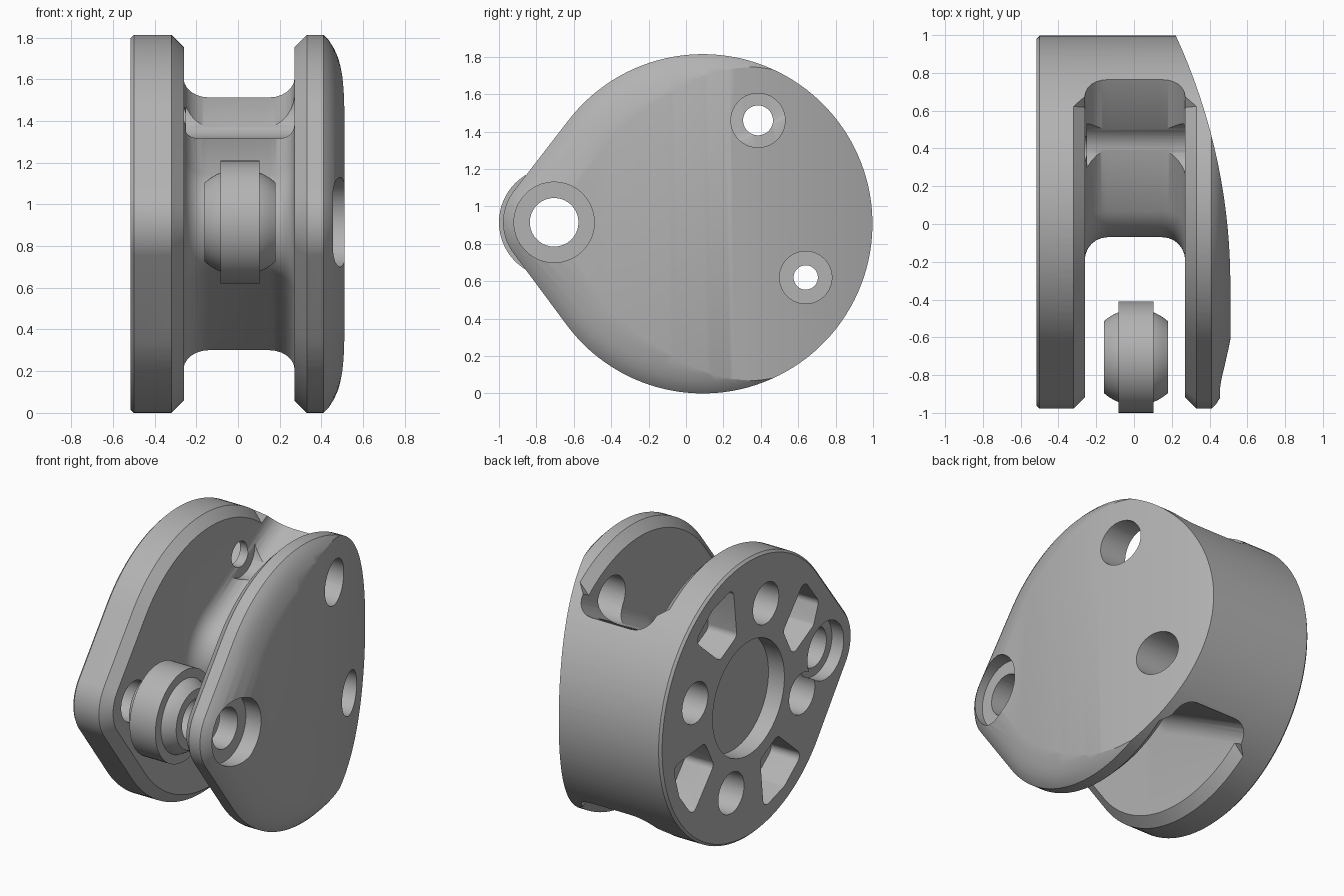
import bpy, bmesh
from math import sin, cos, pi, radians, sqrt

if "Cube" in bpy.data.objects:
    bpy.data.objects.remove(bpy.data.objects["Cube"], do_unlink=True)

grey = bpy.data.materials.new("plain_grey")
grey.use_nodes = True
colour = (0.45, 0.45, 0.45, 1)
grey.diffuse_color = colour
grey.node_tree.nodes["Principled BSDF"].inputs["Base Color"].default_value = colour

MAIN = (0.09, 0.907, 0.907)     # y, z, radius of the main disc
LOBE = (-0.705, 0.915, 0.273)   # pivot lobe


def outline(circles, grow, n):
    """Rounded hull of circles in the y-z plane, offset by grow."""
    pts = []
    for i in range(n):
        a = 2 * pi * (i + 0.5) / n
        c, s = cos(a), sin(a)
        y, z, r = max(circles, key=lambda k: k[0] * c + k[1] * s + k[2])
        pts.append((y + (r + grow) * c, z + (r + grow) * s))
    return pts


def finish(name, bm):
    bmesh.ops.triangulate(bm, faces=bm.faces[:])
    bmesh.ops.recalc_face_normals(bm, faces=bm.faces[:])
    mesh = bpy.data.meshes.new(name)
    bm.to_mesh(mesh)
    bm.free()
    mesh.materials.append(grey)
    ob = bpy.data.objects.new(name, mesh)
    bpy.context.scene.collection.objects.link(ob)
    return ob


def loft(name, circles, sections, n=128):
    """Solid along x from (x, offset) sections of one outline."""
    bm = bmesh.new()
    rings = [[bm.verts.new((x, y, z)) for y, z in outline(circles, g, n)]
             for x, g in sections]
    for a, b in zip(rings, rings[1:]):
        for i in range(n):
            j = (i + 1) % n
            bm.faces.new((a[i], a[j], b[j], b[i]))
    bm.faces.new(rings[0])
    bm.faces.new(rings[-1])
    return finish(name, bm)


def combine(ob, other, operation):
    """Apply a boolean, with a second solver if the first changes nothing."""
    other.hide_render = True
    for solver in ('MANIFOLD', 'EXACT'):
        mod = ob.modifiers.new("combine", 'BOOLEAN')
        mod.operation, mod.solver, mod.object = operation, solver, other
        bpy.context.view_layer.update()
        graph = bpy.context.evaluated_depsgraph_get()
        mesh = bpy.data.meshes.new_from_object(ob.evaluated_get(graph))
        ob.modifiers.clear()
        if len(mesh.vertices) not in (0, len(ob.data.vertices)):
            break
    ob.data = mesh
    bpy.data.objects.remove(other, do_unlink=True)


def drill(ob, y, z, r, x0, x1, n=48):
    combine(ob, loft("cutter", [(y, z, r)], [(x0, 0), (x1, 0)], n), 'DIFFERENCE')


def smooth(ob):
    bpy.ops.object.select_all(action='DESELECT')
    ob.select_set(True)
    bpy.context.view_layer.objects.active = ob
    bpy.ops.object.shade_smooth_by_angle(angle=radians(30))


# Housing: a solid teardrop with a rounded right rim
body = loft("pulley_housing", [MAIN, LOBE],
            [(-0.515, -0.015), (-0.5, 0), (0.41, 0), (0.435, -0.025), (0.46, -0.065),
             (0.48, -0.11), (0.5, -0.18), (0.513, -0.25)])

# Outer right face sweeps inwards toward the back
bm = bmesh.new()
R, y0 = 3.15, -0.32
sweep = [(0.51 - R + sqrt(R * R - (y - y0) ** 2), y)
         for y in [y0 + 1.4 * k / 24 for k in range(25)]]
profile = [(-1, 1.2), (-1, -1.2), (0.51, -1.2)] + sweep + [(sweep[-1][0], 1.2)]
base = bm.faces.new([bm.verts.new((x, y, -0.3)) for x, y in profile])
ext = bmesh.ops.extrude_face_region(bm, geom=[base])
top = [v for v in ext["geom"] if isinstance(v, bmesh.types.BMVert)]
bmesh.ops.translate(bm, verts=top, vec=(0, 0, 2.5))
bm.faces.ensure_lookup_table()
if base.is_valid and all(len(e.link_faces) > 2 for e in base.edges):
    bm.faces.remove(base)
combine(body, finish("cutter", bm), 'INTERSECT')

# Channel between the plates: a slab less the chamfered plates and the filleted web
channel = loft("channel_cutter", [MAIN, LOBE], [(-0.36, 0.1), (0.37, 0.1)])
combine(channel, loft("cutter", [MAIN, LOBE], [(-0.6, 0.28), (-0.26, -0.06)]), 'DIFFERENCE')
combine(channel, loft("cutter", [MAIN, LOBE], [(0.27, -0.06), (0.61, 0.28)]), 'DIFFERENCE')
F = 0.12
arc = [(F * (1 - cos(t)), F * (1 - sin(t))) for t in [pi / 2 * k / 6 for k in range(1, 7)]]
fillets = ([(-0.34, F + 0.08), (-0.261, F)] + [(-0.26 + d, e) for d, e in arc]
           + [(0.27 - d, e) for d, e in reversed(arc)] + [(0.271, F), (0.35, F + 0.08)])
web = [(0.2, 0.907, 0.27), (1.2, 0.907, 0.74)]
combine(channel, loft("cutter", web, fillets), 'DIFFERENCE')
combine(body, channel, 'DIFFERENCE')

# Bolt holes with deep counterbores
for y, z, r, big in ((0.385, 1.46, 0.08, 0.145), (0.64, 0.62, 0.065, 0.14)):
    drill(body, y, z, r, -0.6, 0.6)
    drill(body, y, z, big, -0.25, 0.6)

# Pivot bore with a shallow seat in each outer face
py, pz = LOBE[:2]
drill(body, py, pz, 0.13, -0.6, 0.6)
drill(body, py, pz, 0.215, 0.4, 0.6)
drill(body, py, pz, 0.187, -0.6, -0.43)

# Round recess, blind holes and rounded wedge pockets in the left face
cy, cz = MAIN[:2]
drill(body, cy, cz, 0.37, -0.6, -0.4, 64)
for k in range(4):
    a = radians(18 + 90 * k)
    drill(body, cy + 0.58 * cos(a), cz + 0.58 * sin(a), 0.133, -0.6, -0.305)
    b = radians(62.5 + 90 * k)
    near_pivot = (0.68, 0.07) if k == 1 else (0.73, 0.16)
    corners = []
    for rad, t in ((0.5, 0.07), (0.5, -0.07), near_pivot, (0.76, 0), (0.73, -0.16)):
        corners.append((cy + rad * cos(b) - t * sin(b), cz + rad * sin(b) + t * cos(b), 0.045))
    combine(body, loft("cutter", corners, [(-0.6, 0), (-0.31, 0)], 48), 'DIFFERENCE')
smooth(body)


# Pivot bearing: an outer race around a bored ball
def spin(name, prof, n=64):
    bm = bmesh.new()
    rings = [[bm.verts.new((0.01 + x, py + r * cos(2 * pi * i / n), pz + r * sin(2 * pi * i / n)))
              for i in range(n)] for x, r in prof]
    for a, b in zip(rings, rings[1:] + rings[:1]):
        for i in range(n):
            j = (i + 1) % n
            bm.faces.new((a[i], a[j], b[j], b[i]))
    smooth(finish(name, bm))


spin("bearing_race", [(-0.093, 0.295), (0.093, 0.295), (0.093, 0.235), (-0.093, 0.235)])
ball = [(x, sqrt(0.255 ** 2 - x * x)) for x in [-0.17 + 0.34 * k / 12 for k in range(13)]]
spin("bearing_ball", ball + [(0.17, 0.13), (-0.17, 0.13)])
